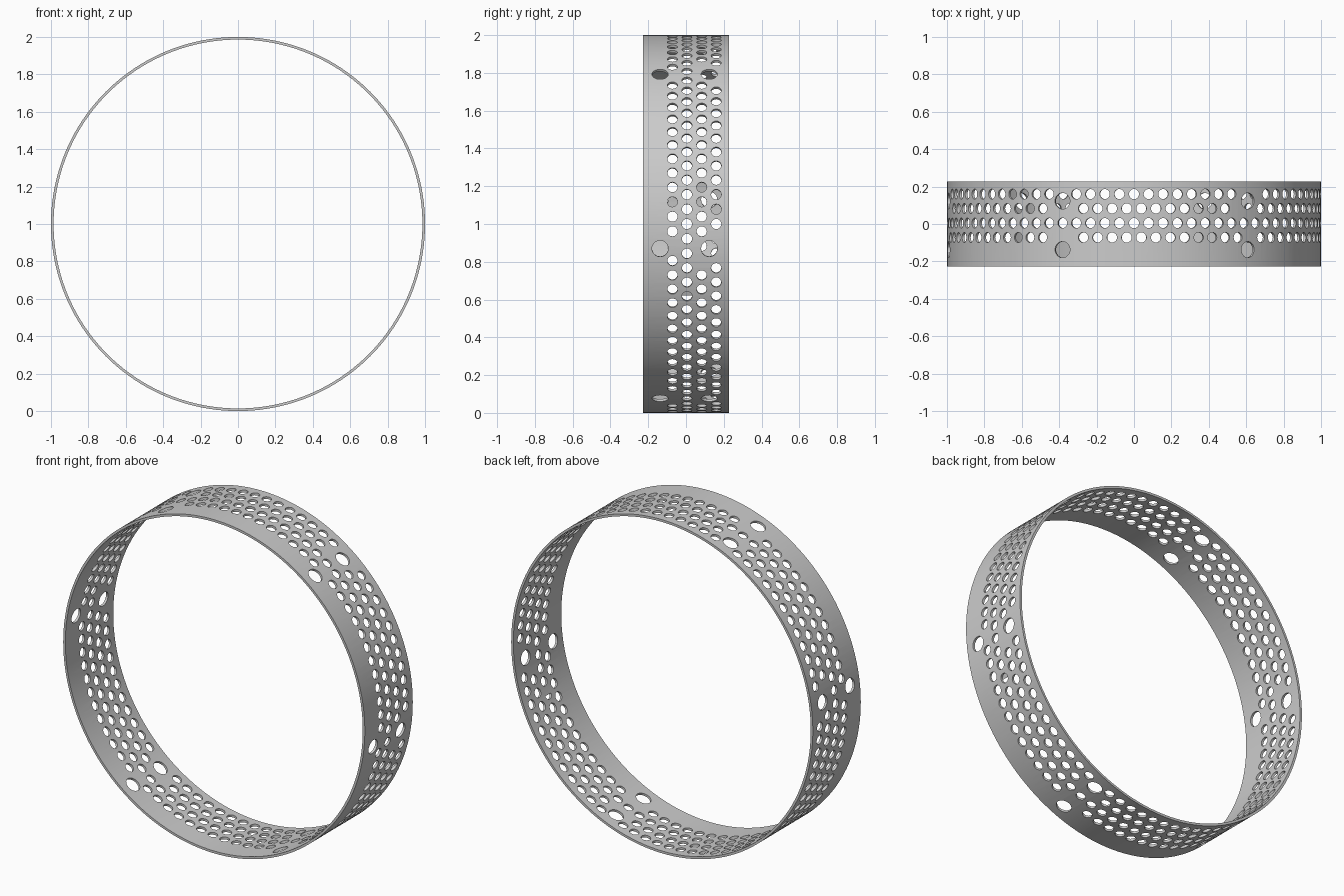
import bpy, bmesh, math
from mathutils import Matrix, Vector

if "Cube" in bpy.data.objects:
    bpy.data.objects.remove(bpy.data.objects["Cube"])

R_OUT, R_IN, HALF_W = 1.0, 0.986, 0.227
SEGS, PITCH = 160, math.radians(4.5)
SMALL_R, BIG_R = 0.027, 0.043
ROWS = [-0.072, 0.005, 0.083, 0.160]
BIG_ROWS = [-0.137, 0.123]
BIG_ANGLES = [math.radians(52.5 + 60 * k) for k in range(6)]


def make_object(name, bm):
    bmesh.ops.recalc_face_normals(bm, faces=bm.faces)
    mesh = bpy.data.meshes.new(name)
    bm.to_mesh(mesh)
    bm.free()
    ob = bpy.data.objects.new(name, mesh)
    bpy.context.collection.objects.link(ob)
    return ob


def add_cutter(bm, angle, y, radius, sides):
    # short radial cylinder passing through the band wall
    d = Vector((math.cos(angle), 0, math.sin(angle)))
    m = Matrix.Translation(d * 0.99 + Vector((0, y, 1))) @ d.to_track_quat('Z', 'Y').to_matrix().to_4x4()
    bmesh.ops.create_cone(bm, cap_ends=True, segments=sides, radius1=radius,
                          radius2=radius, depth=0.08, matrix=m)


def clear_of_big(angle, y):
    for a in BIG_ANGLES:
        da = (angle - a + math.pi) % (2 * math.pi) - math.pi
        if any(math.hypot(da, y - by) < 0.081 for by in BIG_ROWS):
            return False
    return True


# Thin band, rectangular profile swept around the y axis
bm = bmesh.new()
rings = []
for i in range(SEGS):
    a = 2 * math.pi * i / SEGS
    rings.append([bm.verts.new((r * math.cos(a), y, 1 + r * math.sin(a)))
                  for r, y in ((R_OUT, -HALF_W), (R_OUT, HALF_W), (R_IN, HALF_W), (R_IN, -HALF_W))])
for i in range(SEGS):
    p, q = rings[i], rings[(i + 1) % SEGS]
    for j in range(4):
        k = (j + 1) % 4
        bm.faces.new((p[j], p[k], q[k], q[j]))
band = make_object("perforated_band", bm)

# Staggered small holes, left out beside the large holes, then six pairs of large holes
bm = bmesh.new()
for r, y in enumerate(ROWS):
    for k in range(80):
        a = (k + (0.5 if r % 2 == 0 else 0)) * PITCH
        if clear_of_big(a, y):
            add_cutter(bm, a, y, SMALL_R, 20)
for a in BIG_ANGLES:
    for y in BIG_ROWS:
        add_cutter(bm, a, y, BIG_R, 28)
cutter = make_object("hole_cutters", bm)
cutter.hide_render = True

# Cut the holes
mod = band.modifiers.new("holes", 'BOOLEAN')
mod.operation = 'DIFFERENCE'
mod.solver = 'MANIFOLD'
mod.object = cutter
bpy.context.view_layer.objects.active = band
band.select_set(True)
bpy.ops.object.modifier_apply(modifier=mod.name)
bpy.data.objects.remove(cutter)
bpy.ops.object.shade_smooth_by_angle(angle=math.radians(30))
